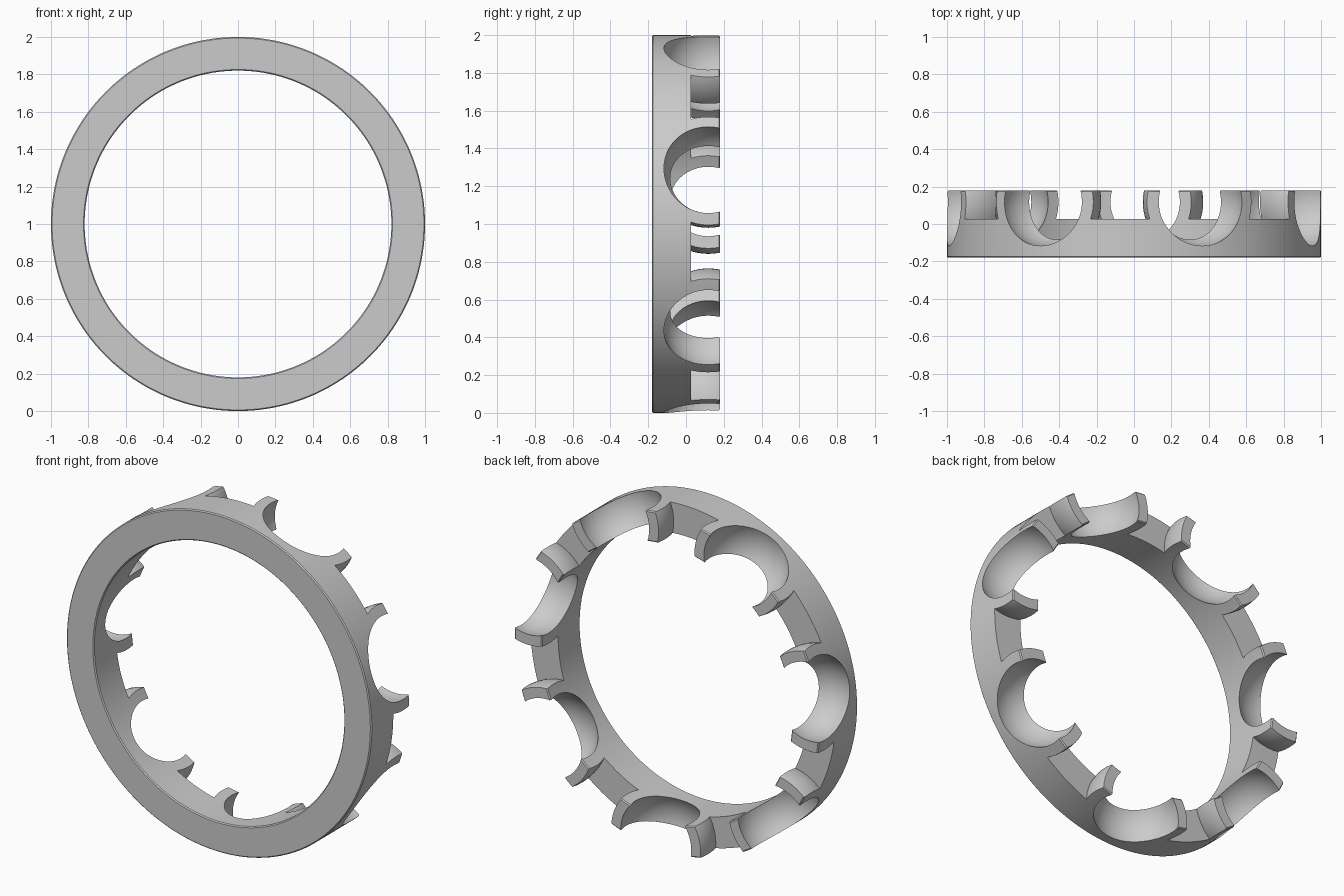
import bpy, math
from mathutils import Matrix, Vector

if "Cube" in bpy.data.objects:
    bpy.data.objects.remove(bpy.data.objects["Cube"])

POCKETS = 7
START = math.radians(360 / 21)      # first pocket angle in the XZ plane
CENTRE_R, CENTRE_Y = 0.95, 0.118    # pocket centre distance from axis and depth


def lathe(name, profile, segs=168):
    """Closed (radius, y) profile revolved round the Y axis at z = 1."""
    n = len(profile)
    verts, faces = [], []
    for i in range(segs):
        a = 2 * math.pi * i / segs
        verts += [(r * math.cos(a), y, 1 + r * math.sin(a)) for r, y in profile]
        j = (i + 1) % segs
        for k in range(n):
            m = (k + 1) % n
            faces.append((i * n + k, i * n + m, j * n + m, j * n + k))
    mesh = bpy.data.meshes.new(name)
    mesh.from_pydata(verts, [], faces)
    obj = bpy.data.objects.new(name, mesh)
    bpy.context.collection.objects.link(obj)
    bpy.context.view_layer.objects.active = obj
    bpy.ops.object.mode_set(mode='EDIT')
    bpy.ops.mesh.select_all(action='SELECT')
    bpy.ops.mesh.normals_make_consistent(inside=False)
    bpy.ops.object.mode_set(mode='OBJECT')
    return obj


def ball(angle, radius):
    """Sphere cutter sitting at one pocket, its poles along the radial direction."""
    bpy.ops.mesh.primitive_uv_sphere_add(segments=64, ring_count=32, radius=radius)
    obj = bpy.context.object
    obj.name = "pocket_cutter"
    d = Vector((math.cos(angle), 0, math.sin(angle)))
    obj.data.transform(d.to_track_quat('Z', 'Y').to_matrix().to_4x4())
    obj.data.transform(Matrix.Translation(d * CENTRE_R + Vector((0, CENTRE_Y, 1))))
    obj.hide_render = True
    return obj


def subtract(target, cutter):
    mod = target.modifiers.new("cut", 'BOOLEAN')
    mod.operation, mod.solver, mod.object = 'DIFFERENCE', 'EXACT', cutter
    bpy.context.view_layer.objects.active = target
    bpy.ops.object.modifier_apply(modifier=mod.name)
    bpy.data.objects.remove(cutter)


angles = [START + 2 * math.pi * i / POCKETS for i in range(POCKETS)]

# ring body with softly chamfered rims
b, ri, ro, h = 0.006, 0.82, 1.0, 0.18
cage = lathe("bearing_cage", [
    (ri + b, -h), (ro - b, -h), (ro, -h + b), (ro, h - b),
    (ro - b, h), (ri + b, h), (ri, h - b), (ri, -h + b)])

# recess between the pockets, leaving thin claws round each one
gap = lathe("gap_cutter", [(0.7, 0.027), (1.1, 0.027), (1.1, 0.3), (0.7, 0.3)], 161)
gap.hide_render = True
for a in angles:
    subtract(gap, ball(a, 0.30))
subtract(cage, gap)

# spherical ball pockets
for a in angles:
    subtract(cage, ball(a, 0.24))

bpy.ops.object.select_all(action='DESELECT')
cage.select_set(True)
bpy.context.view_layer.objects.active = cage
bpy.ops.object.shade_smooth_by_angle(angle=math.radians(30))
